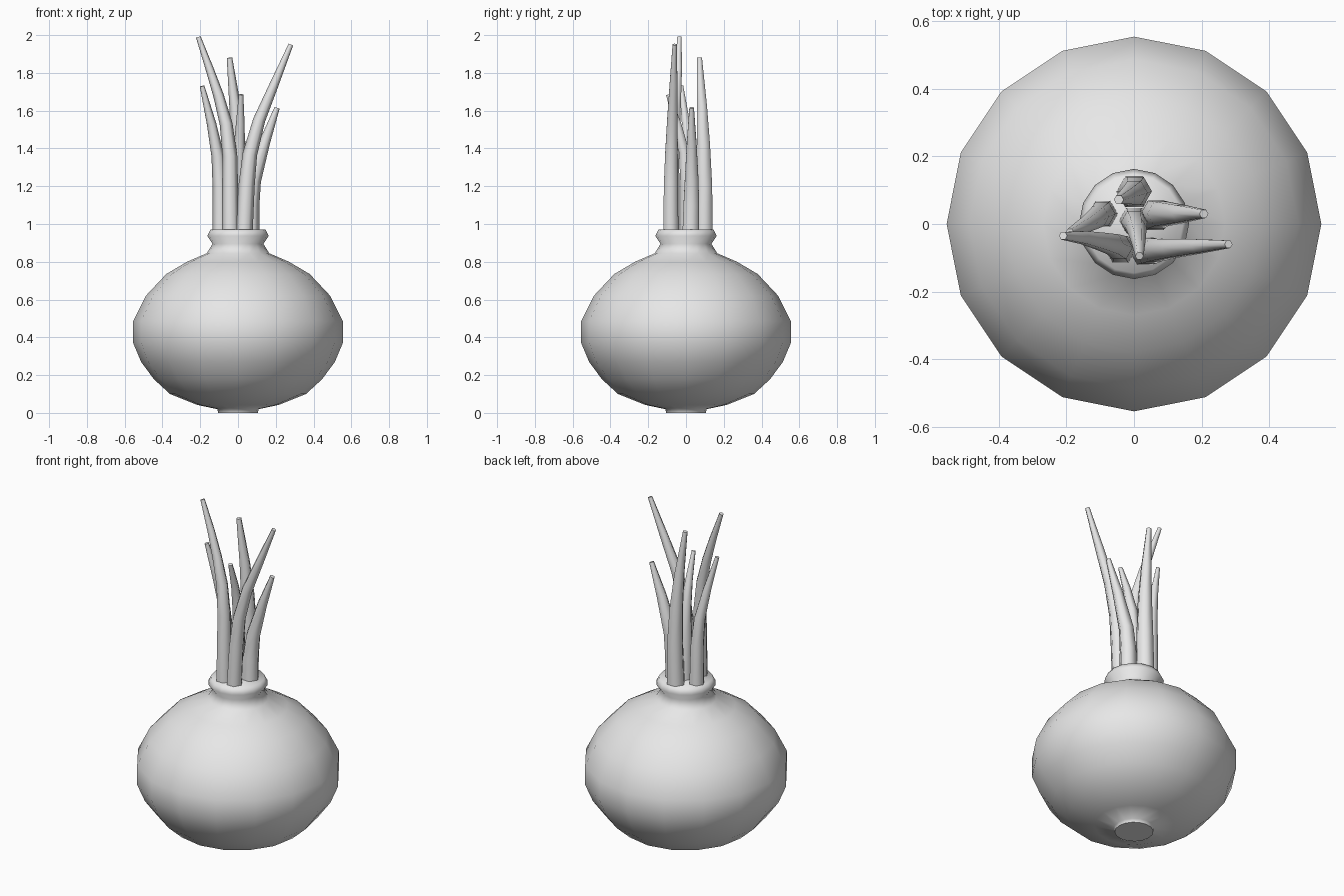
import bpy, bmesh, math
from mathutils import Vector

cube = bpy.data.objects.get("Cube")
if cube:
    bpy.data.objects.remove(cube)

grey = bpy.data.materials.new("plain_grey")
grey.use_nodes = True
grey.diffuse_color = (0.8, 0.8, 0.8, 1)
grey.node_tree.nodes["Principled BSDF"].inputs["Base Color"].default_value = (0.8, 0.8, 0.8, 1)


def skin_rings(name, rings, sharp_angle):
    """Bridge rings of points into a closed, capped tube."""
    bm = bmesh.new()
    loops = [[bm.verts.new(p) for p in ring] for ring in rings]
    n = len(loops[0])
    for low, high in zip(loops, loops[1:]):
        for i in range(n):
            j = (i + 1) % n
            bm.faces.new((low[i], low[j], high[j], high[i]))
    bm.faces.new(loops[0][::-1])
    bm.faces.new(loops[-1])
    bmesh.ops.recalc_face_normals(bm, faces=bm.faces)
    mesh = bpy.data.meshes.new(name)
    bm.to_mesh(mesh)
    bm.free()
    mesh.materials.append(grey)
    obj = bpy.data.objects.new(name, mesh)
    bpy.context.collection.objects.link(obj)
    bpy.ops.object.select_all(action='DESELECT')
    obj.select_set(True)
    bpy.context.view_layer.objects.active = obj
    bpy.ops.object.shade_smooth_by_angle(angle=math.radians(sharp_angle))
    return obj


def ring(centre, radius, sides, u=Vector((1, 0, 0)), v=Vector((0, 1, 0))):
    steps = [math.tau * i / sides for i in range(sides)]
    return [centre + radius * (math.cos(a) * u + math.sin(a) * v) for a in steps]


# Bulb with root disc, neck and collar
profile = [(0.105, 0), (0.11, 0.02), (0.215, 0.042), (0.36, 0.10), (0.445, 0.178),
           (0.513, 0.27), (0.555, 0.37), (0.555, 0.485), (0.488, 0.62), (0.38, 0.735),
           (0.27, 0.80), (0.165, 0.845), (0.135, 0.895), (0.163, 0.937), (0.145, 0.972)]
skin_rings("bulb", [ring(Vector((0, 0, z)), r, 16) for r, z in profile], 75)


def leaf(name, base_radius, path):
    """Six-sided tapering sprout that follows a path."""
    pts = [Vector(p) for p in path]
    total = pts[-1].z - pts[0].z
    rings = []
    for i, p in enumerate(pts):
        along = (pts[min(i + 1, len(pts) - 1)] - pts[max(i - 1, 0)]).normalized()
        if i == 0:
            along = Vector((0, 0, 1))
        v = along.cross(Vector((1, 0, 0))).normalized()
        u = v.cross(along).normalized()
        t = (p.z - pts[0].z) / total
        rings.append(ring(p, base_radius * (1 - 0.72 * t ** 1.7), 6, u, v))
    skin_rings(name, rings, 65)


# Sprouts
leaf("front_right_leaf", 0.046, [(-0.04, -0.075, 0.96), (-0.043, -0.07, 1.36), (-0.063, -0.06, 1.53),
                                 (-0.103, -0.05, 1.68), (-0.15, -0.04, 1.82), (-0.21, -0.035, 1.99)])
leaf("front_left_leaf", 0.046, [(0.032, -0.08, 0.96), (0.045, -0.08, 1.2), (0.063, -0.077, 1.37),
                                (0.112, -0.072, 1.55), (0.192, -0.066, 1.74), (0.28, -0.06, 1.95)])
leaf("back_leaf", 0.052, [(0, 0.095, 0.96), (0.005, 0.097, 1.2), (0, 0.092, 1.42),
                          (-0.015, 0.085, 1.62), (-0.045, 0.072, 1.88)])
leaf("right_leaf", 0.044, [(-0.092, 0.03, 0.96), (-0.095, 0.03, 1.2), (-0.107, 0.022, 1.36),
                           (-0.14, 0, 1.53), (-0.19, -0.025, 1.73)])
leaf("left_leaf", 0.05, [(0.063, 0.025, 0.96), (0.066, 0.028, 1.1), (0.08, 0.03, 1.23),
                         (0.14, 0.03, 1.43), (0.207, 0.03, 1.615)])
leaf("centre_leaf", 0.044, [(0, 0.01, 0.96), (0, 0.005, 1.2), (0.006, -0.01, 1.38),
                            (0.012, -0.045, 1.53), (0.016, -0.095, 1.685)])
